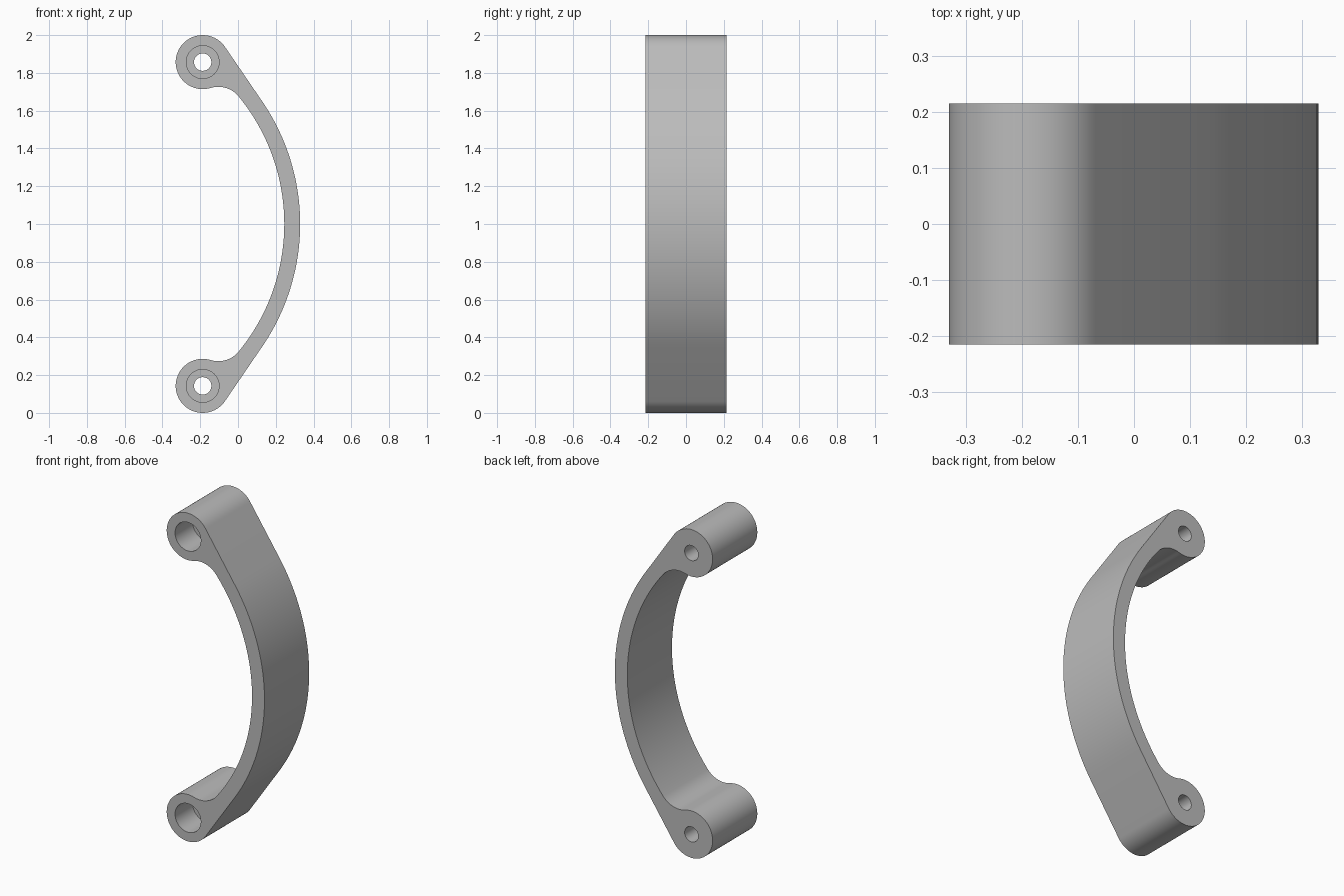
import bpy, bmesh
from math import cos, sin, acos, atan2, pi, hypot, sqrt, radians

if "Cube" in bpy.data.objects:
    bpy.data.objects.remove(bpy.data.objects["Cube"], do_unlink=True)

HALF_DEPTH = 0.215
BOSS, BOSS_R = (-0.187, 1.857), 0.143      # upper mounting boss
BOW, OUTER_R, INNER_R = (-0.82, 1.0), 1.149, 1.065
FILLET_R = 0.14
BORE_R, HOLE_R, BORE_DEPTH = 0.087, 0.046, 0.17

grey = bpy.data.materials.new("plain grey")
grey.use_nodes = True
colour = (0.5, 0.5, 0.5, 1)
grey.diffuse_color = colour
grey.node_tree.nodes["Principled BSDF"].inputs["Base Color"].default_value = colour


def arc(centre, radius, start, end, steps):
    angles = [start + (end - start) * i / steps for i in range(steps + 1)]
    return [(centre[0] + radius * cos(a), centre[1] + radius * sin(a)) for a in angles]


def cylinder(name, z, radius, y0, y1):
    bpy.ops.mesh.primitive_cylinder_add(
        vertices=48, radius=radius, depth=y1 - y0,
        location=(BOSS[0], (y0 + y1) / 2, z), rotation=(pi / 2, 0, 0))
    cutter = bpy.context.object
    cutter.name = name
    cutter.hide_render = True
    return cutter


# Tangent line from bow to boss, and fillet touching the boss and the inner bow
dx, dz = BOSS[0] - BOW[0], BOSS[1] - BOW[1]
dist, heading = hypot(dx, dz), atan2(dz, dx)
tangent = heading - acos((OUTER_R - BOSS_R) / dist)
to_bow, to_boss = INNER_R - FILLET_R, BOSS_R + FILLET_R
along = (to_bow ** 2 - to_boss ** 2 + dist ** 2) / (2 * dist)
side = sqrt(to_bow ** 2 - along ** 2)
ux, uz = dx / dist, dz / dist
fillet = (BOW[0] + along * ux + side * uz, BOW[1] + along * uz - side * ux)
boss_end = atan2(fillet[1] - BOSS[1], fillet[0] - BOSS[0]) + 2 * pi
bow_end = atan2(fillet[1] - BOW[1], fillet[0] - BOW[0])

# Upper half of the outline, then its mirror image
upper = arc(BOW, OUTER_R, 0, tangent, 24)
upper += arc(BOSS, BOSS_R, tangent, boss_end, 48)
upper += arc(fillet, FILLET_R, boss_end - pi, bow_end, 16)[1:]
upper += arc(BOW, INNER_R, bow_end, 0, 24)[1:]
outline = upper + [(x, 2 - z) for x, z in reversed(upper[1:-1])]

# Extruded handle
bm = bmesh.new()
front = bm.faces.new([bm.verts.new((x, -HALF_DEPTH, z)) for x, z in outline])
extruded = bmesh.ops.extrude_face_region(bm, geom=[front], use_keep_orig=True)
moved = [v for v in extruded["geom"] if isinstance(v, bmesh.types.BMVert)]
bmesh.ops.translate(bm, verts=moved, vec=(0, 2 * HALF_DEPTH, 0))
bmesh.ops.recalc_face_normals(bm, faces=bm.faces)
mesh = bpy.data.meshes.new("curved_handle")
bm.to_mesh(mesh)
bm.free()
mesh.materials.append(grey)
handle = bpy.data.objects.new("curved_handle", mesh)
bpy.context.collection.objects.link(handle)

# Counterbored screw holes through both bosses
cutters = []
for end, z in (("upper", BOSS[1]), ("lower", 2 - BOSS[1])):
    cutters.append(cylinder(end + "_counterbore_cutter", z, BORE_R,
                            -HALF_DEPTH - 0.1, -HALF_DEPTH + BORE_DEPTH))
    cutters.append(cylinder(end + "_hole_cutter", z, HOLE_R,
                            -HALF_DEPTH - 0.2, HALF_DEPTH + 0.1))

bpy.ops.object.select_all(action="DESELECT")
handle.select_set(True)
bpy.context.view_layer.objects.active = handle
for cutter in cutters:
    cut = handle.modifiers.new(cutter.name, "BOOLEAN")
    cut.operation, cut.solver, cut.object = "DIFFERENCE", "EXACT", cutter
    bpy.ops.object.modifier_apply(modifier=cut.name)
for cutter in cutters:
    bpy.data.objects.remove(cutter, do_unlink=True)
bpy.ops.object.shade_smooth_by_angle(angle=radians(30))
